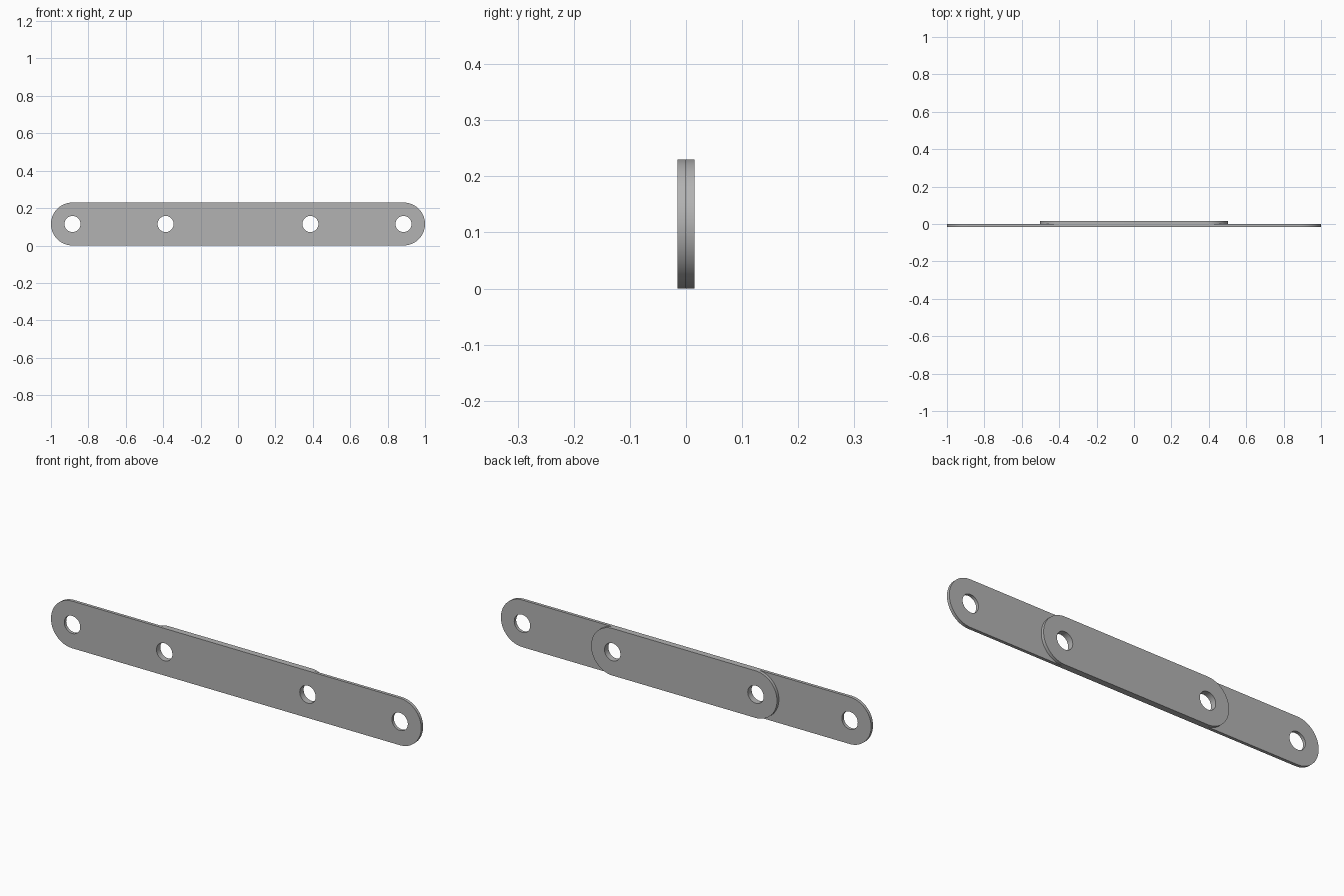
import bpy
import bmesh
from math import cos, sin, pi, radians
from mathutils import Matrix, Vector

cube = bpy.data.objects.get("Cube")
if cube:
    bpy.data.objects.remove(cube)

RADIUS = 0.115      # rounded end radius, half the strip height
HOLE = 0.043
THICK = 0.015
INNER, OUTER = 0.387, 0.885   # hole centres

steel = bpy.data.materials.new("grey steel")
steel.use_nodes = True
grey = (0.45, 0.45, 0.45, 1)
steel.diffuse_color = grey
steel.node_tree.nodes["Principled BSDF"].inputs["Base Color"].default_value = grey


def arc(cx, r, start, sweep, steps):
    return [Vector((cx + r * cos(start + sweep * i / steps),
                    r * sin(start + sweep * i / steps), 0)) for i in range(steps + 1)]


def strip(name, end, holes, y):
    """Round-ended flat strip with drilled holes, front face at y."""
    loops = [arc(end, RADIUS, -pi / 2, pi, 32) + arc(-end, RADIUS, pi / 2, pi, 32)]
    loops += [arc(x, HOLE, 0, 2 * pi, 48)[:-1] for x in holes]

    curve = bpy.data.curves.new(name, 'CURVE')
    curve.dimensions = '2D'
    curve.fill_mode = 'BOTH'
    curve.extrude = THICK / 2
    for points in loops:
        spline = curve.splines.new('POLY')
        spline.points.add(len(points) - 1)
        for p, co in zip(spline.points, points):
            p.co = (*co, 1)
        spline.use_cyclic_u = True

    # Turn the filled outline into a clean mesh standing upright
    helper = bpy.data.objects.new(name + " outline", curve)
    mesh = bpy.data.meshes.new_from_object(helper)
    bpy.data.objects.remove(helper)
    mesh.transform(Matrix.Translation((0, y + THICK / 2, RADIUS)) @ Matrix.Rotation(pi / 2, 4, 'X'))
    bm = bmesh.new()
    bm.from_mesh(mesh)
    bmesh.ops.remove_doubles(bm, verts=bm.verts, dist=1e-5)
    bmesh.ops.recalc_face_normals(bm, faces=bm.faces)
    bm.to_mesh(mesh)
    bm.free()

    mesh.materials.clear()
    mesh.materials.append(steel)
    obj = bpy.data.objects.new(name, mesh)
    bpy.context.collection.objects.link(obj)
    bpy.ops.object.select_all(action='DESELECT')
    obj.select_set(True)
    bpy.context.view_layer.objects.active = obj
    bpy.ops.object.shade_smooth_by_angle(angle=radians(30))


strip("long_strip", OUTER, (-OUTER, -INNER, INNER, OUTER), -THICK)
strip("short_backing_strip", INNER, (-INNER, INNER), 0)
